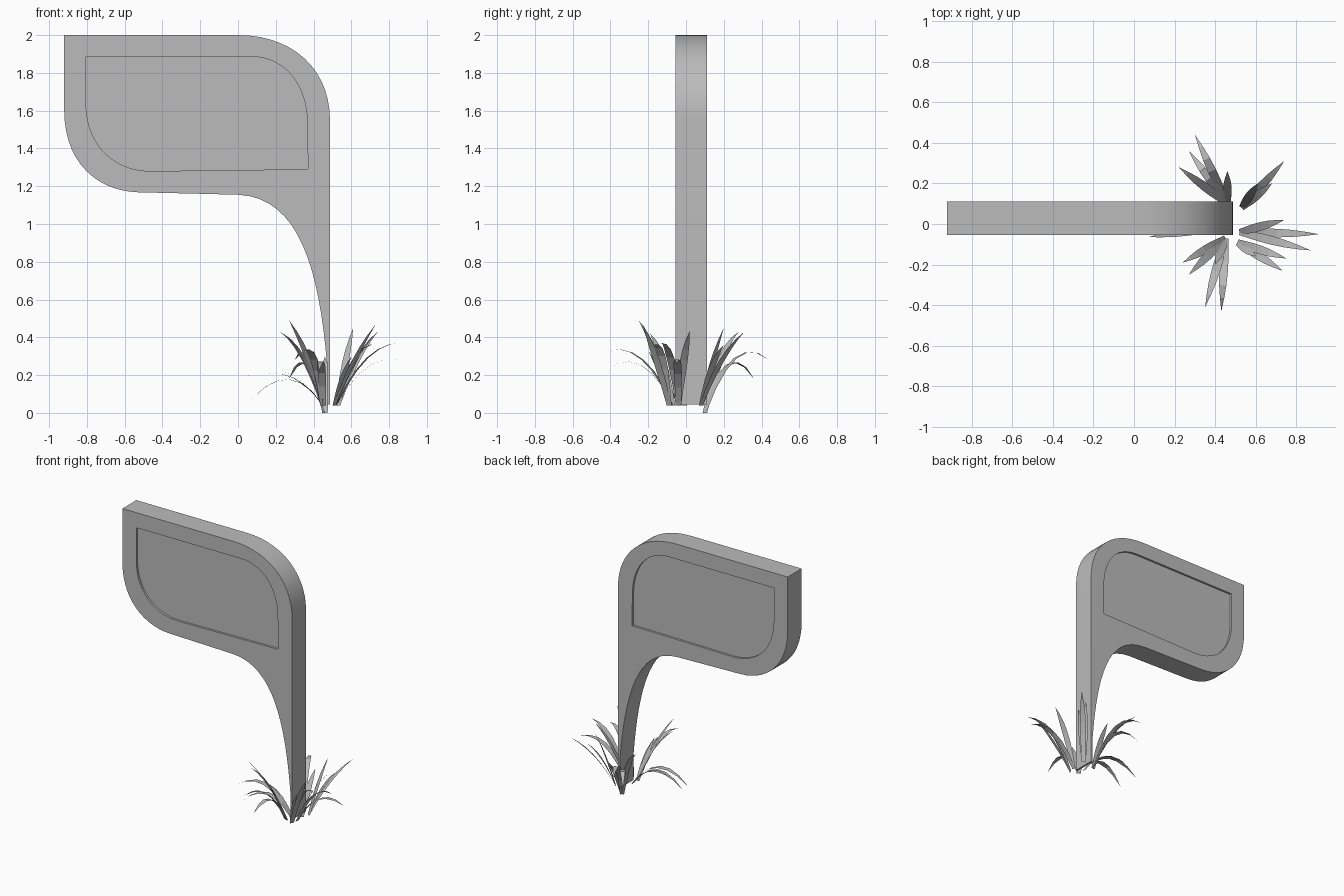
import bpy, math
from mathutils import Vector

cube = bpy.data.objects.get("Cube")
if cube:
    bpy.data.objects.remove(cube)

grey = bpy.data.materials.new("plain_grey")
grey.use_nodes = True
grey.diffuse_color = (0.5, 0.5, 0.5, 1)
grey.node_tree.nodes["Principled BSDF"].inputs["Base Color"].default_value = (0.5, 0.5, 0.5, 1)


def bezier(points, steps=10):
    """Sample a quadratic or cubic curve through its control points."""
    out = []
    for i in range(steps + 1):
        level = [Vector(p) for p in points]
        while len(level) > 1:
            level = [a.lerp(b, i / steps) for a, b in zip(level, level[1:])]
        out.append(level[0])
    return out


def plate(name, outlines, half, y_mid):
    """Extrude flat outlines (the second one is a hole) along y."""
    curve = bpy.data.curves.new(name + "_curve", "CURVE")
    curve.dimensions = "2D"
    curve.fill_mode = "BOTH"
    curve.extrude = half
    for pts in outlines:
        spline = curve.splines.new("POLY")
        spline.points.add(len(pts) - 1)
        for p, co in zip(spline.points, pts):
            p.co = (co[0], co[1], 0, 1)
        spline.use_cyclic_u = True
    temp = bpy.data.objects.new(name + "_temp", curve)
    bpy.context.collection.objects.link(temp)
    bpy.context.view_layer.update()
    mesh = bpy.data.meshes.new_from_object(temp.evaluated_get(bpy.context.evaluated_depsgraph_get()))
    bpy.data.objects.remove(temp)
    bpy.data.curves.remove(curve)
    mesh.materials.clear()
    mesh.materials.append(grey)
    obj = bpy.data.objects.new(name, mesh)
    obj.rotation_euler.x = math.pi / 2
    obj.location.y = y_mid
    bpy.context.collection.objects.link(obj)
    bpy.context.view_layer.objects.active = obj
    bpy.ops.object.select_all(action="DESELECT")
    obj.select_set(True)
    bpy.ops.object.shade_smooth_by_angle(angle=math.radians(30))
    return obj


# Leaf shaped sign flowing into a tapering post
outer = [(-0.92, 2)]
outer += bezier([(0, 2), (0.29, 2), (0.487, 1.82), (0.487, 1.55)], 14)
outer += [(0.487, 0.045), (0.472, 0.045)]
outer += bezier([(0.472, 0.25), (0.43, 0.75), (0.33, 1.14), (0, 1.155)], 16)
outer += bezier([(-0.53, 1.168), (-0.75, 1.175), (-0.92, 1.33), (-0.92, 1.6)], 14)

# Opening that holds the recessed panel
inner = [(-0.805, 1.887)]
inner += bezier([(0.06, 1.887), (0.25, 1.887), (0.368, 1.74), (0.368, 1.52)], 14)
inner += [(0.37, 1.29)]
inner += bezier([(-0.46, 1.28), (-0.66, 1.28), (-0.805, 1.42), (-0.805, 1.64)], 14)

plate("sign_frame", [outer, inner], 0.0825, 0.0275)
plate("sign_panel", [inner], 0.067, 0.0275)


def tuft(name, base, blades, width=0.042):
    """Fan of flat pointed blades: each has a tip and a height for the bend."""
    base = Vector(base)
    verts, faces = [], []
    for tx, ty, tz, lift in blades:
        tip = Vector((tx, ty, tz))
        reach = (tip - base) * Vector((1, 1, 0)).length / math.sqrt(2)
        reach.z = 0
        side = Vector((-reach.y, reach.x, 0)).normalized()
        bend = base + reach * 0.45
        bend.z = lift
        path = bezier([base, bend, tip], 6)
        start = len(verts)
        for p, w in zip(path[:-1], (0.7, 0.85, 1, 1, 0.85, 0.5)):
            verts += [p - side * width * w / 2, p + side * width * w / 2]
        verts.append(path[-1])
        for i in range(start, start + 10, 2):
            faces.append((i, i + 2, i + 3, i + 1))
        faces.append((start + 10, start + 12, start + 11))
    mesh = bpy.data.meshes.new(name)
    mesh.from_pydata(verts, [], faces)
    mesh.materials.append(grey)
    bpy.context.collection.objects.link(bpy.data.objects.new(name, mesh))


# Grass tufts around the foot of the post
tuft("grass_right", (0.52, -0.04, 0.04),
     [(0.91, -0.05, 0.26, 0.36), (0.87, -0.13, 0.37, 0.38), (0.74, 0.02, 0.43, 0.32)])
tuft("grass_front_right", (0.51, -0.09, 0.04),
     [(0.73, -0.23, 0.47, 0.3), (0.75, -0.17, 0.36, 0.4), (0.6, -0.16, 0.3, 0.2)])
tuft("grass_front", (0.45, -0.07, 0.04),
     [(0.43, -0.43, 0.22, 0.38), (0.35, -0.41, 0.33, 0.38), (0.27, -0.25, 0.49, 0.34),
      (0.24, -0.19, 0.42, 0.34), (0.4, -0.2, 0.33, 0.2)])
tuft("grass_left", (0.45, -0.01, 0.04),
     [(-0.02, 0.0, 0.145, 0.36), (0.07, -0.065, 0.07, 0.3), (0.12, 0.04, 0.2, 0.25)])
tuft("grass_back", (0.46, 0.1, 0.0),
     [(0.3, 0.44, 0.28, 0.44), (0.27, 0.36, 0.18, 0.42), (0.22, 0.28, 0.43, 0.36),
      (0.46, 0.26, 0.3, 0.2)])
tuft("grass_back_right", (0.53, 0.08, 0.04),
     [(0.74, 0.31, 0.43, 0.32), (0.61, 0.2, 0.45, 0.28), (0.68, 0.2, 0.36, 0.28)])
